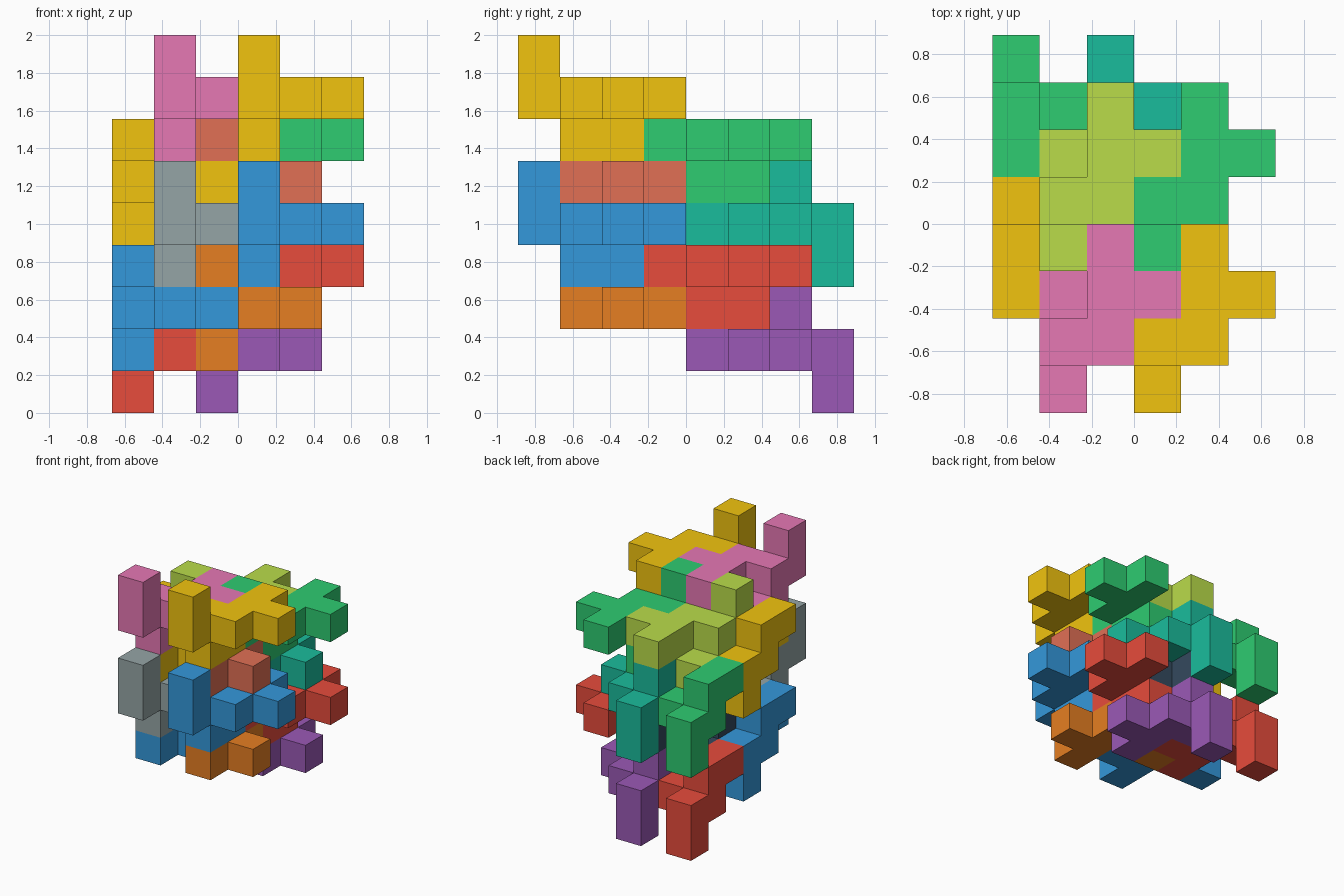
import bpy, bmesh, math
from mathutils import Vector

if "Cube" in bpy.data.objects:
    bpy.data.objects.remove(bpy.data.objects["Cube"])

U = 2 / 9  # size of one cube cell

# One nine-cell interlocking piece, in cell steps from its corner cell
CELLS = [(0, -1, 1), (0, -1, 0), (0, 0, 0), (1, 0, 0), (1, 1, 0),
         (2, 1, 0), (1, 2, 0), (0, 0, -1), (0, 1, -1)]

COLOURS = {
    "red": "e74c3c", "orange": "e67e22", "yellow": "f1c40f", "lime": "badc4a",
    "green": "2ecc71", "teal": "1abc9c", "blue": "3498db", "purple": "9b59b6",
    "pink": "e678b4", "grey": "95a5a6", "coral": "e17055", "slate": "34495e",
}


def material(name):
    mat = bpy.data.materials.get(name) or bpy.data.materials.new(name)
    rgb = [int(COLOURS[name][i:i + 2], 16) / 255 for i in (0, 2, 4)]
    mat.diffuse_color = [((c + 0.055) / 1.055) ** 2.4 for c in rgb] + [1]
    mat.use_nodes = True
    mat.node_tree.nodes["Principled BSDF"].inputs["Base Color"].default_value = mat.diffuse_color
    return mat


def piece_mesh():
    """Outer skin of the piece: a square wherever a cell has no neighbour."""
    bm = bmesh.new()
    filled = set(CELLS)
    for cell in CELLS:
        for axis in range(3):
            for sign in (-1, 1):
                n = Vector((0, 0, 0))
                n[axis] = sign
                if tuple(int(c + d) for c, d in zip(cell, n)) in filled:
                    continue
                a = Vector((0, 0, 0))
                a[(axis + 1) % 3] = 1
                b = n.cross(a)
                mid = Vector(cell) + n / 2
                corners = [(-1, -1), (1, -1), (1, 1), (-1, 1)]
                bm.faces.new([bm.verts.new((mid + (a * s + b * t) / 2) * U)
                              for s, t in corners])
    bmesh.ops.remove_doubles(bm, verts=bm.verts[:], dist=0.001)
    bmesh.ops.dissolve_limit(bm, angle_limit=0.01, verts=bm.verts[:], edges=bm.edges[:])
    mesh = bpy.data.meshes.new("piece")
    bm.to_mesh(mesh)
    bm.free()
    return mesh


BASE = piece_mesh()


def place(name, colour, corner, flipped):
    mesh = BASE.copy()
    mesh.name = name
    mesh.materials.append(material(colour))
    ob = bpy.data.objects.new(name, mesh)
    ob.location = (Vector(corner) + Vector((0.5, 0.5, 0.5))) * U
    ob.rotation_euler.x = math.pi if flipped else 0
    bpy.context.collection.objects.link(ob)


# Columns of pieces: name, upper colour, lower colour, corner of upper, flipped
COLUMNS = [
    ("right_front", "yellow", "blue", (0, -3, 7), False),
    ("right_back", "green", "red", (0, 0, 6), False),
    ("left_front", "pink", "grey", (-2, -3, 7), False),
    ("left_back", "lime", "slate", (-2, 0, 6), False),
    ("inner_front_flipped", "coral", "orange", (-1, -1, 5), True),
    ("inner_back_flipped", "teal", "purple", (-1, 2, 4), True),
    ("outer_front_flipped", "yellow", "blue", (-3, -1, 5), True),
    ("outer_back_flipped", "green", "red", (-3, 2, 4), True),
]
for name, upper, lower, (x, y, z), flipped in COLUMNS:
    place(name + "_upper_piece", upper, (x, y, z), flipped)
    place(name + "_lower_piece", lower, (x, y, z - 3), flipped)

bpy.data.meshes.remove(BASE)
